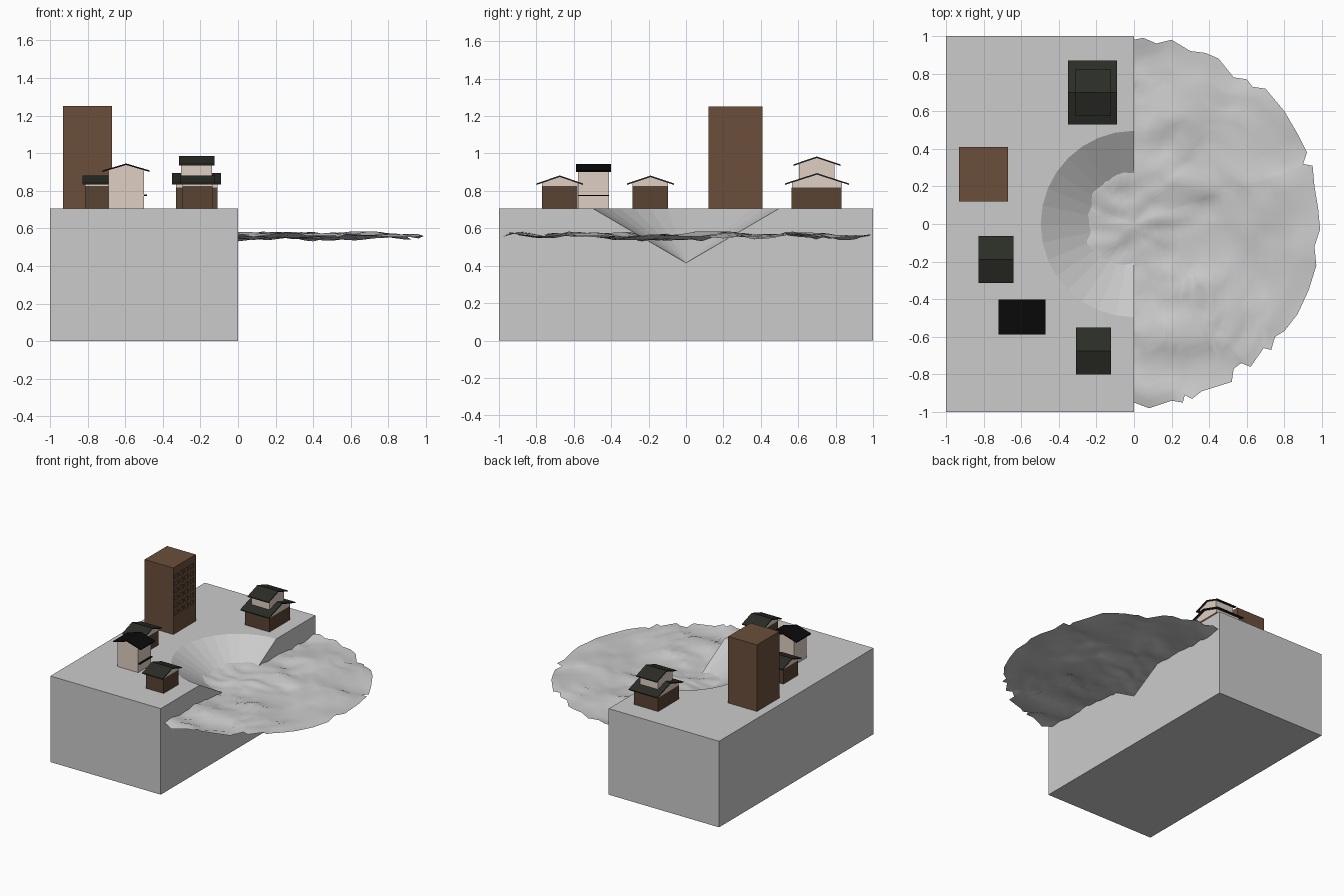
import bpy, bmesh, math
from mathutils import Vector, Matrix, noise

if "Cube" in bpy.data.objects:
    bpy.data.objects.remove(bpy.data.objects["Cube"])

GROUND = 0.705


def material(name, rgb):
    m = bpy.data.materials.new(name)
    m.diffuse_color = (*rgb, 1)
    m.use_nodes = True
    m.node_tree.nodes["Principled BSDF"].inputs["Base Color"].default_value = m.diffuse_color
    return m


TOWER = material("tower_brown", (0.147, 0.078, 0.044))
WOOD = material("dark_wood", (0.102, 0.056, 0.034))
PLASTER = material("plaster", (0.74, 0.63, 0.55))
TILE = material("roof_tile", (0.024, 0.026, 0.020))
BLACK = material("black_roof", (0.003, 0.003, 0.003))


def finish(name, bm, mat=None):
    bmesh.ops.recalc_face_normals(bm, faces=bm.faces)
    me = bpy.data.meshes.new(name)
    bm.to_mesh(me)
    bm.free()
    ob = bpy.data.objects.new(name, me)
    bpy.context.collection.objects.link(ob)
    if mat:
        me.materials.append(mat)
    return ob


def add_box(bm, lo, hi):
    lo, hi = Vector(lo), Vector(hi)
    m = Matrix.Translation((lo + hi) / 2) @ Matrix.Diagonal((*(hi - lo), 1))
    bmesh.ops.create_cube(bm, size=1, matrix=m)


def box(name, lo, hi, mat=None):
    bm = bmesh.new()
    add_box(bm, lo, hi)
    return finish(name, bm, mat)


def prism(name, centre, profile, length, mat, turn=False):
    """Extrude a (side, z) profile along x, or along y when turned."""
    bm = bmesh.new()
    f = bm.faces.new([bm.verts.new((-length / 2, s, z)) for s, z in profile])
    r = bmesh.ops.extrude_face_region(bm, geom=[f])
    vs = [v for v in r["geom"] if isinstance(v, bmesh.types.BMVert)]
    bmesh.ops.translate(bm, verts=vs, vec=(length, 0, 0))
    rot = Matrix.Rotation(math.pi / 2 if turn else 0, 4, 'Z')
    bm.transform(Matrix.Translation((*centre, 0)) @ rot)
    return finish(name, bm, mat)


def gabled(name, centre, half, length, base, eave, apex, over, over_len, roof_mat, turn=False):
    """Plaster storey with a thin overhanging gable roof."""
    t = 0.008
    w = half + over
    side = apex - (apex - eave) * half / w - t / 2
    prism(name + "_gable", centre, [(-half, base), (half, base), (half, side),
          (0, apex - t / 2), (-half, side)], length, PLASTER, turn)
    prism(name + "_roof", centre, [(-w, eave), (0, apex), (w, eave), (w, eave - t),
          (0, apex - t), (-w, eave - t)], length + 2 * over_len, roof_mat, turn)


# Ground block with half a conical crater cut into its right edge
block = box("ground_block", (-1, -1, 0), (0, 1, GROUND))
bm = bmesh.new()
bmesh.ops.create_cone(bm, cap_ends=True, segments=32, radius1=0, radius2=0.667, depth=0.39,
                      matrix=Matrix.Translation((0, 0, 0.61)))
bmesh.ops.remove_doubles(bm, verts=bm.verts, dist=1e-5)
cone = finish("crater_cutter", bm)

# Tower with recessed windows on its right side
tower = box("tower", (-0.93, 0.12, GROUND), (-0.67, 0.41, 1.25), TOWER)
bm = bmesh.new()
for row in range(6):
    for col in range(4):
        y, z = 0.138 + col * 0.067, 0.855 + row * 0.0595
        add_box(bm, (-0.678, y, z), (-0.65, y + 0.045, z + 0.035))
windows = finish("window_cutter", bm, TOWER)

for ob, cutter in ((block, cone), (tower, windows)):
    mod = ob.modifiers.new("cut", 'BOOLEAN')
    mod.operation = 'DIFFERENCE'
    mod.solver = 'EXACT'
    mod.object = cutter
    cutter.hide_render = True
    cutter.hide_viewport = True

# Rippled water sheet with a ragged rim (right half outlined, left half mirrored)
rim = [(0, .98), (.05, .99), (.12, .96), (.2, .98), (.3, .92), (.38, .91), (.45, .88), (.53, .78),
       (.6, .77), (.63, .73), (.7, .72), (.8, .6), (.87, .48), (.92, .38), (.9, .32), (.95, .31),
       (.96, .2), (.98, .08), (.99, -.03), (.96, -.12), (.97, -.22), (.93, -.35), (.87, -.48),
       (.8, -.57), (.75, -.6), (.73, -.67), (.69, -.66), (.62, -.76), (.57, -.74), (.53, -.77),
       (.52, -.84), (.36, -.89), (.31, -.93), (.27, -.91), (.26, -.95), (.2, -.94), (.08, -.98),
       (0, -.95)]
rim += [(-x, y) for x, y in rim[-2:0:-1]]


def water(x, y):
    z = 0.56 + 0.032 * noise.noise((x * 3, y * 5, 0.4)) + 0.014 * noise.noise((x * 9, y * 15, 2))
    return (x, y, z)


bm = bmesh.new()
RINGS = 24
centre = bm.verts.new(water(0, 0))
rings = [[bm.verts.new(water(x * k / RINGS, y * k / RINGS)) for x, y in rim]
         for k in range(1, RINGS + 1)]
n = len(rim)
for i in range(n):
    j = (i + 1) % n
    bm.faces.new((centre, rings[0][j], rings[0][i]))
    for a, b in zip(rings, rings[1:]):
        bm.faces.new((a[i], a[j], b[j], b[i]))
sheet = finish("water_sheet", bm)
if sheet.data.polygons[0].normal.z < 0:
    sheet.data.flip_normals()
sheet.data.shade_smooth()

# Two small cottages
for name, x, y in (("back_cottage", -0.735, -0.19), ("front_cottage", -0.215, -0.675)):
    box(name + "_walls", (x - 0.08, y - 0.095, GROUND), (x + 0.08, y + 0.095, 0.826), WOOD)
    gabled(name, (x, y), 0.095, 0.16, 0.826, 0.84, 0.882, 0.03, 0.013, TILE)

# Plaster house with a turned black roof and a side ledge
gabled("plaster_house", (-0.595, -0.495), 0.095, 0.165, GROUND, 0.908, 0.945, 0.03, 0.011, BLACK, True)
box("plaster_house_ledge", (-0.51, -0.575, 0.773), (-0.485, -0.412, 0.779), BLACK)

# Two-tier hall
hall = (-0.22, 0.7)
box("hall_walls", (-0.33, 0.565, GROUND), (-0.11, 0.832, 0.818), WOOD)
gabled("hall_lower", hall, 0.133, 0.22, 0.818, 0.84, 0.895, 0.038, 0.02, TILE)
gabled("hall_upper", hall, 0.095, 0.165, 0.84, 0.942, 0.984, 0.03, 0.012, TILE)
